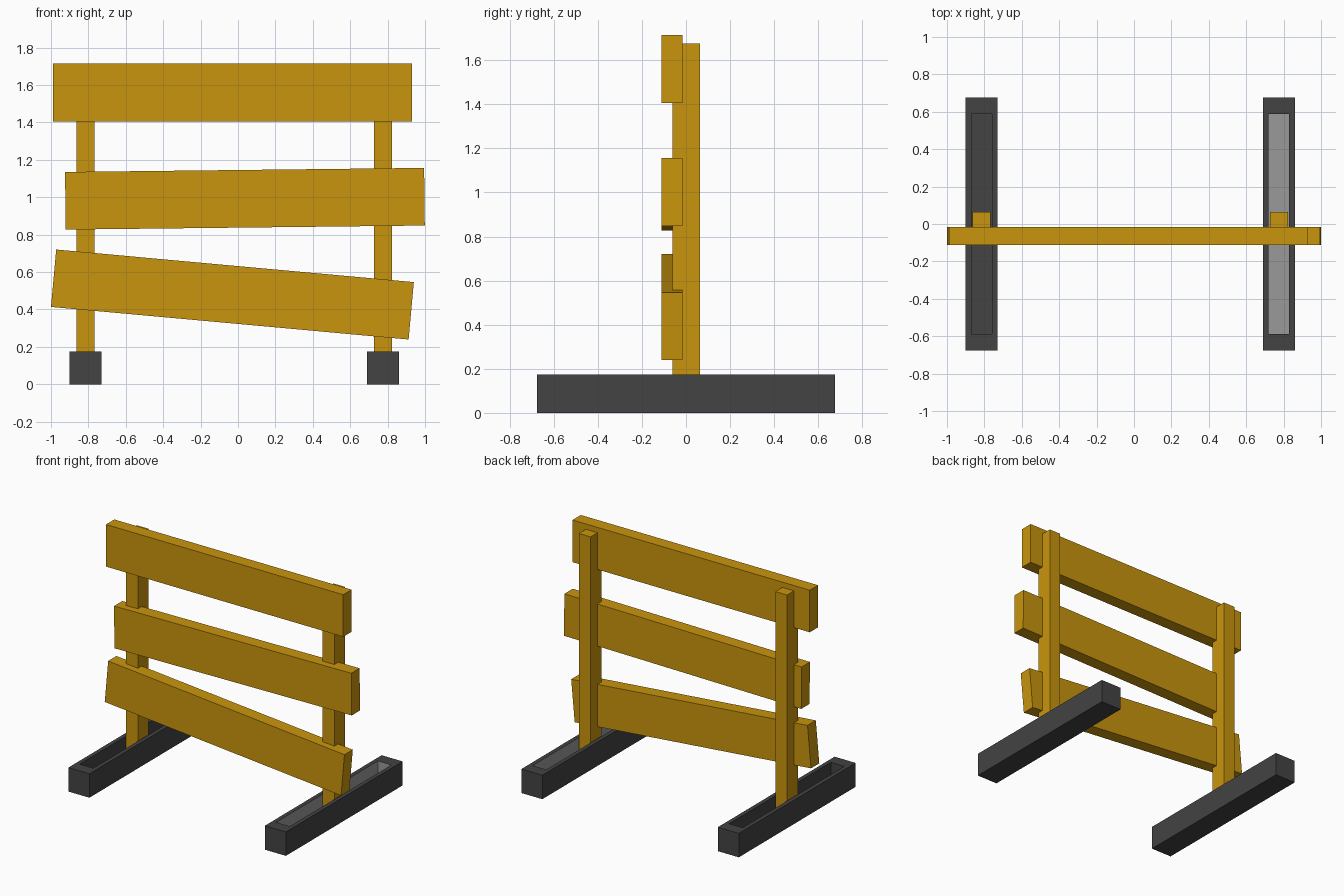
import bpy, bmesh
from math import radians
from mathutils import Vector

if "Cube" in bpy.data.objects:
    bpy.data.objects.remove(bpy.data.objects["Cube"])


def material(name, rgb):
    m = bpy.data.materials.new(name)
    m.diffuse_color = (*rgb, 1)
    m.use_nodes = True
    m.node_tree.nodes["Principled BSDF"].inputs["Base Color"].default_value = m.diffuse_color
    return m


YELLOW = material("painted_wood", (0.584, 0.301, 0.004))
RUBBER = material("dark_rubber", (0.056, 0.056, 0.056))
LINER = material("grey_liner", (0.319, 0.319, 0.319))


def finish(bm, name, loc, mats):
    bmesh.ops.recalc_face_normals(bm, faces=bm.faces)
    mesh = bpy.data.meshes.new(name)
    bm.to_mesh(mesh)
    bm.free()
    ob = bpy.data.objects.new(name, mesh)
    ob.location = loc
    for m in mats:
        mesh.materials.append(m)
    bpy.context.collection.objects.link(ob)
    return ob


def box_mesh(size):
    bm = bmesh.new()
    bmesh.ops.create_cube(bm, size=1)
    bmesh.ops.scale(bm, vec=size, verts=bm.verts)
    return bm


def box(name, size, loc, tilt=0):
    ob = finish(box_mesh(size), name, loc, [YELLOW])
    ob.rotation_euler.y = radians(-tilt)
    return ob


# Foot: long block with a slot sunk into its top face
def foot(name, x, liner):
    size, slot, depth = Vector((0.17, 1.35, 0.175)), (0.11, 1.175), 0.14
    bm = box_mesh(size)
    bm.normal_update()
    top = max(bm.faces, key=lambda f: f.calc_center_median().z)
    bmesh.ops.inset_individual(bm, faces=[top], thickness=0.03)
    for v in top.verts:
        v.co.x = slot[0] / 2 * (1 if v.co.x > 0 else -1)
        v.co.y = slot[1] / 2 * (1 if v.co.y > 0 else -1)
    floor = bmesh.ops.extrude_discrete_faces(bm, faces=[top])["faces"][0]
    for v in floor.verts:
        v.co.z -= depth
    slot_faces = {floor} | {f for e in floor.edges for f in e.link_faces}
    for f in slot_faces:
        f.material_index = 1
    finish(bm, name, (x, 0, size.z / 2), [RUBBER, liner])


# Feet and the posts standing in their slots
for side, x, liner in (("left", -0.815, RUBBER), ("right", 0.775, LINER)):
    foot(side + "_foot", x, liner)
    box(side + "_post", (0.095, 0.125, 1.64), (x, 0.0015, 0.855))

# Three boards nailed across the front, the lower two crooked
for name, x, z, tilt in (("top_board", -0.03, 1.56, 0),
                         ("middle_board", 0.037, 0.992, 0.65),
                         ("bottom_board", -0.03, 0.48, -5.2)):
    box(name, (1.92, 0.096, 0.308), (x, -0.064, z), tilt)
